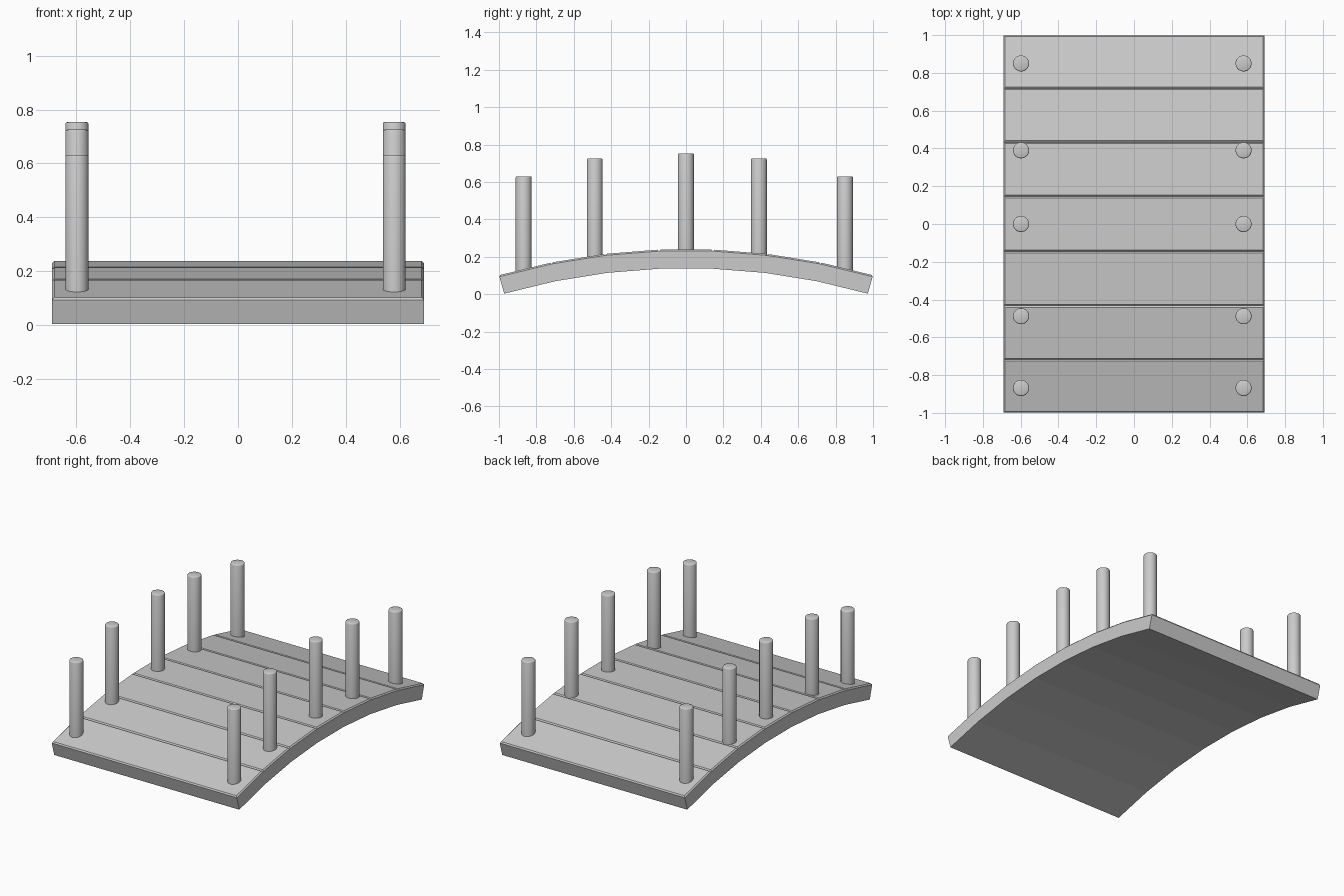
import bpy, bmesh, math
from mathutils import Vector

if "Cube" in bpy.data.objects:
    bpy.data.objects.remove(bpy.data.objects["Cube"])

HALF_W = 0.69      # half width of the deck
THICK = 0.102      # plank thickness
R = 3.64           # radius of the deck's upper arc
TOP = 0.241        # crown height
COUNT = 7
HALF_ANGLE = math.asin(1.0 / R)


def arc_point(a, depth):
    r = R - depth
    return r * math.sin(a), TOP - R + r * math.cos(a)


def make_object(name, bm):
    bmesh.ops.recalc_face_normals(bm, faces=bm.faces)
    me = bpy.data.meshes.new(name)
    bm.to_mesh(me)
    bm.free()
    ob = bpy.data.objects.new(name, me)
    bpy.context.collection.objects.link(ob)
    return ob


def plank(i):
    # wedge-shaped board between two arc angles, upper edges chamfered
    step = 2 * HALF_ANGLE / COUNT
    a0 = -HALF_ANGLE + i * step
    a1 = a0 + step
    profile = [arc_point(a0, THICK), arc_point(a1, THICK),
               arc_point(a1, 0), arc_point(a0, 0)]
    bm = bmesh.new()
    left = [bm.verts.new((-HALF_W, y, z)) for y, z in profile]
    face = bm.faces.new(left)
    res = bmesh.ops.extrude_face_region(bm, geom=[face])
    new = [g for g in res["geom"] if isinstance(g, bmesh.types.BMVert)]
    bmesh.ops.translate(bm, verts=new, vec=Vector((2 * HALF_W, 0, 0)))
    upper = {v for v in bm.verts
             if any((Vector((v.co.y, v.co.z)) - Vector(p)).length < 1e-4
                    for p in profile[2:])}
    edges = [e for e in bm.edges if e.verts[0] in upper and e.verts[1] in upper]
    bmesh.ops.bevel(bm, geom=edges, offset=0.008, segments=1,
                    affect='EDGES', profile=0.5)
    return make_object(f"deck_plank_{i + 1}", bm)


def post(name, x, y, top, length=0.53, radius=0.0425):
    bm = bmesh.new()
    bmesh.ops.create_cone(bm, cap_ends=True, segments=32, radius1=radius,
                          radius2=radius, depth=length)
    rim = [e for e in bm.edges if all(v.co.z > 0 for v in e.verts)]
    bmesh.ops.bevel(bm, geom=rim, offset=0.006, segments=2,
                    affect='EDGES', profile=0.5)
    bmesh.ops.translate(bm, verts=bm.verts, vec=(x, y, top - length / 2))
    ob = make_object(name, bm)
    bpy.ops.object.select_all(action='DESELECT')
    bpy.context.view_layer.objects.active = ob
    ob.select_set(True)
    bpy.ops.object.shade_smooth_by_angle(angle=math.radians(50))
    return ob


# arched deck
for i in range(COUNT):
    plank(i)

# railing posts, two rows
rows = [(-0.868, 0.63), (-0.488, 0.725), (0.0, 0.753), (0.39, 0.725), (0.85, 0.63)]
for side, x in (("left", -0.598), ("right", 0.58)):
    for n, (y, top) in enumerate(rows):
        post(f"{side}_post_{n + 1}", x, y, top)
